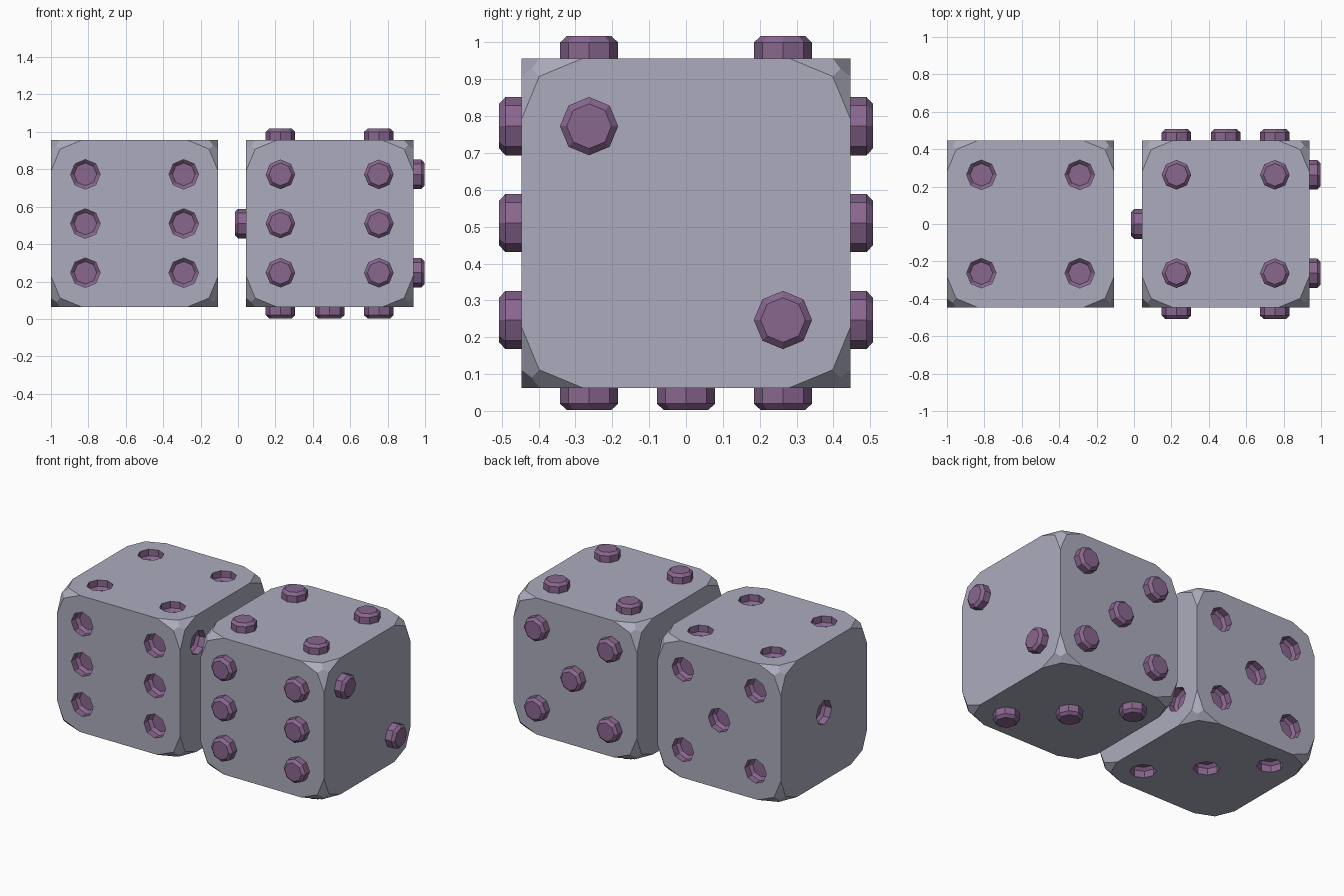
import bpy, bmesh, math
from mathutils import Matrix, Vector

if "Cube" in bpy.data.objects:
    bpy.data.objects.remove(bpy.data.objects["Cube"])

H = 0.447      # half size of a die body
A = 0.263      # pip spacing from face centre
R = 0.079      # pip radius
D = 0.06       # pip height / hole depth
CZ = 0.51      # height of the die centres


def material(name, rgb):
    m = bpy.data.materials.new(name)
    m.diffuse_color = (*rgb, 1)
    m.use_nodes = True
    m.node_tree.nodes["Principled BSDF"].inputs["Base Color"].default_value = m.diffuse_color
    return m


MATS = [material("pale_grey_lavender", (0.41, 0.41, 0.51)),
        material("dusty_purple", (0.25, 0.135, 0.275))]

# Face layouts: (right, up, pip positions in units of A)
X, Y, Z = Vector((1, 0, 0)), Vector((0, 1, 0)), Vector((0, 0, 1))
CORNERS = [(-1, -1), (-1, 1), (1, -1), (1, 1)]
FACES = [
    (X, Z, CORNERS + [(-1, 0), (1, 0)]),          # front: six
    (-X, Z, CORNERS + [(0, 0)]),                  # back: five
    (X, Y, CORNERS),                              # top: four
    (X, -Y, [(-1, -1), (0, 0), (1, 1)]),          # bottom: three
    (Y, Z, [(-1, 1), (1, -1)]),                   # right: two
    (-Y, Z, [(0, 0)]),                            # left: one
]


def make_object(name, bm, loc, mat_index):
    for f in bm.faces:
        f.material_index = mat_index
    me = bpy.data.meshes.new(name)
    bm.to_mesh(me)
    bm.free()
    for m in MATS:
        me.materials.append(m)
    ob = bpy.data.objects.new(name, me)
    ob.location = loc
    bpy.context.collection.objects.link(ob)
    return ob


def select_only(ob):
    bpy.ops.object.select_all(action='DESELECT')
    ob.select_set(True)
    bpy.context.view_layer.objects.active = ob


# Cube with rounded-off corners and sharp edges
def die_body(name, loc):
    bm = bmesh.new()
    bmesh.ops.create_cube(bm, size=2 * H)
    bmesh.ops.bevel(bm, geom=bm.verts[:], offset=0.167, offset_type='OFFSET',
                    segments=2, profile=0.5, affect='VERTICES')
    return make_object(name, bm, loc, 0)


# All 21 eight-sided pips, each with a chamfered rim, centred on the faces
def pips(name, loc):
    bm = bmesh.new()
    for u, v, spots in FACES:
        n = u.cross(v)
        rot = Matrix((u, v, n)).transposed().to_4x4()
        for a, b in spots:
            pos = n * H + u * a * A + v * b * A
            bmesh.ops.create_cone(bm, cap_ends=True, segments=8, radius1=R,
                                  radius2=R, depth=2 * D,
                                  matrix=Matrix.Translation(pos) @ rot)
    rims = [e for e in bm.edges if any(len(f.verts) == 8 for f in e.link_faces)]
    bmesh.ops.bevel(bm, geom=rims, offset=0.017, offset_type='OFFSET',
                    segments=1, affect='EDGES')
    return make_object(name, bm, loc, 1)


left, right = (-0.553, 0, CZ), (0.49, 0, CZ)

# Left die: recessed pips
left_die = die_body("left_die", left)
cutter = pips("pip_cutter", left)
cutter.hide_render = True
mod = left_die.modifiers.new("pip_holes", 'BOOLEAN')
mod.operation = 'DIFFERENCE'
mod.solver = 'EXACT'
mod.object = cutter
select_only(left_die)
bpy.ops.object.modifier_apply(modifier=mod.name)
bpy.data.objects.remove(cutter, do_unlink=True)

# Right die: raised pips
right_die = die_body("right_die", right)
raised = pips("raised_pips", right)

for ob in (left_die, right_die, raised):
    select_only(ob)
    bpy.ops.object.shade_smooth_by_angle(angle=math.radians(30))
